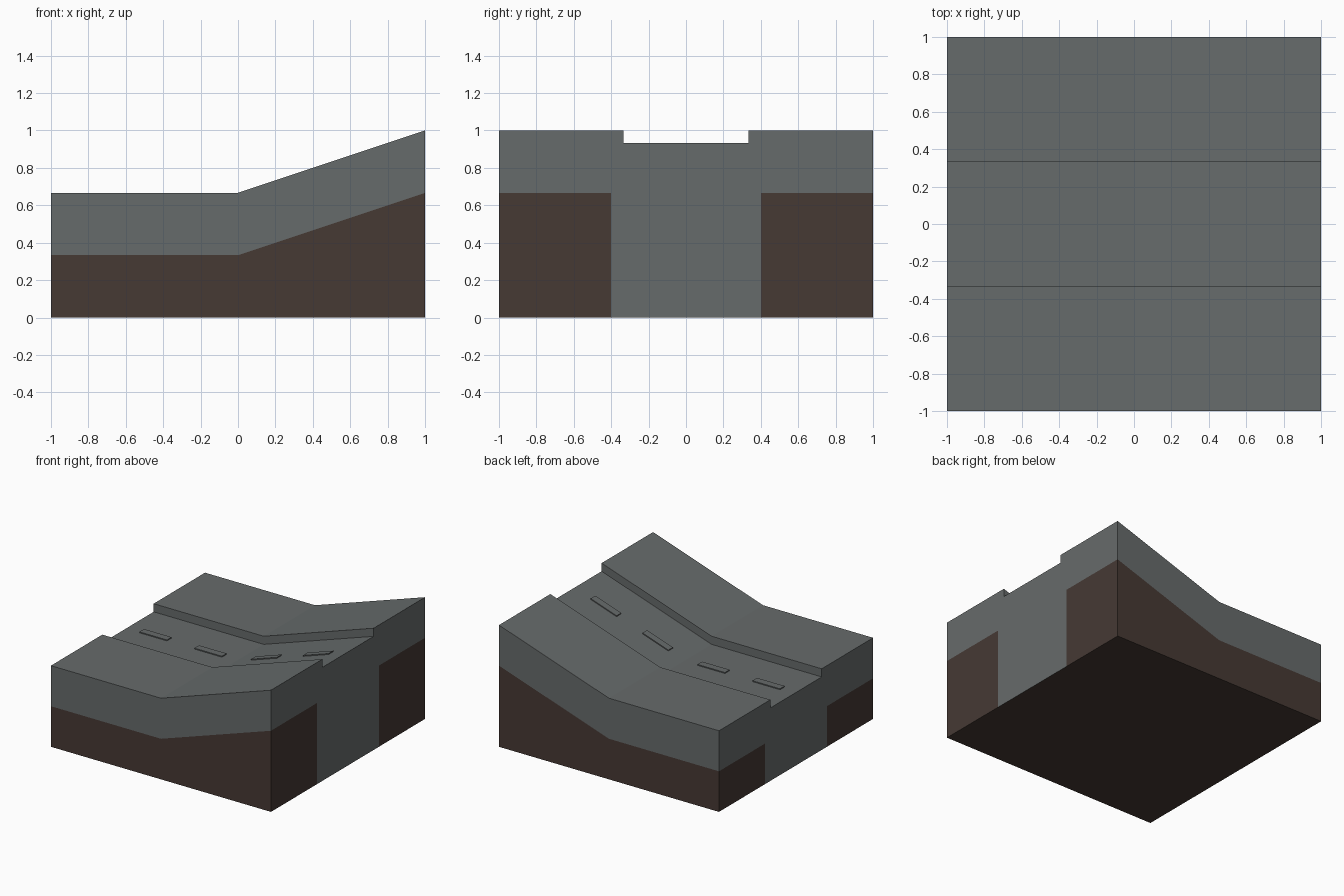
import bpy, bmesh, math

if "Cube" in bpy.data.objects:
    bpy.data.objects.remove(bpy.data.objects["Cube"])

def material(name, rgb):
    m = bpy.data.materials.new(name)
    m.diffuse_color = (*rgb, 1)
    m.use_nodes = True
    m.node_tree.nodes["Principled BSDF"].inputs["Base Color"].default_value = m.diffuse_color
    return m

stone = material("grey_asphalt", (0.134, 0.147, 0.147))
earth = material("brown_earth", (0.061, 0.041, 0.034))

T = 1 / 3          # layer thickness and half road width
DIP = 0.067        # road depth below the pavement

def top(x):
    return 2 * T + max(x, 0) * T

def link(name, bm, mats):
    bmesh.ops.recalc_face_normals(bm, faces=bm.faces)
    me = bpy.data.meshes.new(name)
    bm.to_mesh(me)
    bm.free()
    for m in mats:
        me.materials.append(m)
    ob = bpy.data.objects.new(name, me)
    bpy.context.collection.objects.link(ob)
    return ob

# Road block: one cross-section lofted over flat, bend and ramp end
bm = bmesh.new()
rings = []
for x in (-1, 0, 1):
    t = top(x)
    half = [(0.4, 0), (1, 0), (1, t - T), (1, t), (T, t), (T, t - DIP)]
    pts = half + [(-y, z) for y, z in reversed(half)]
    rings.append([bm.verts.new((x, y, z)) for y, z in pts])
BROWN = {0, 1, 9, 10, 11}   # strips on the underside and lower sides
for a, b in zip(rings, rings[1:]):
    for i in range(12):
        j = (i + 1) % 12
        f = bm.faces.new((a[i], a[j], b[j], b[i]))
        f.material_index = int(i in BROWN)

# End walls: brown corners beside a grey T-shaped face
for r, x in ((rings[0], -1), (rings[2], 1)):
    p = bm.verts.new((x, 0.4, top(x) - T))
    q = bm.verts.new((x, -0.4, top(x) - T))
    bm.faces.new((r[0], r[1], r[2], p)).material_index = 1
    bm.faces.new((r[11], q, r[9], r[10])).material_index = 1
    bm.faces.new([r[0], p] + r[2:10] + [q, r[11]])
link("road_block", bm, [stone, earth])

# Centre line dashes: thin raised plates following the road surface
for n, (x0, x1) in enumerate([(-.875, -.625), (-.375, -.125), (.14, .375), (.61, .845)]):
    bm = bmesh.new()
    bmesh.ops.create_cube(bm, size=1)
    for v in bm.verts:
        x = x0 if v.co.x < 0 else x1
        z = top(x) - DIP + (0.008 if v.co.z > 0 else -0.005)
        v.co = (x, v.co.y * 0.06, z)
    link(f"lane_dash_{n + 1}", bm, [stone])
